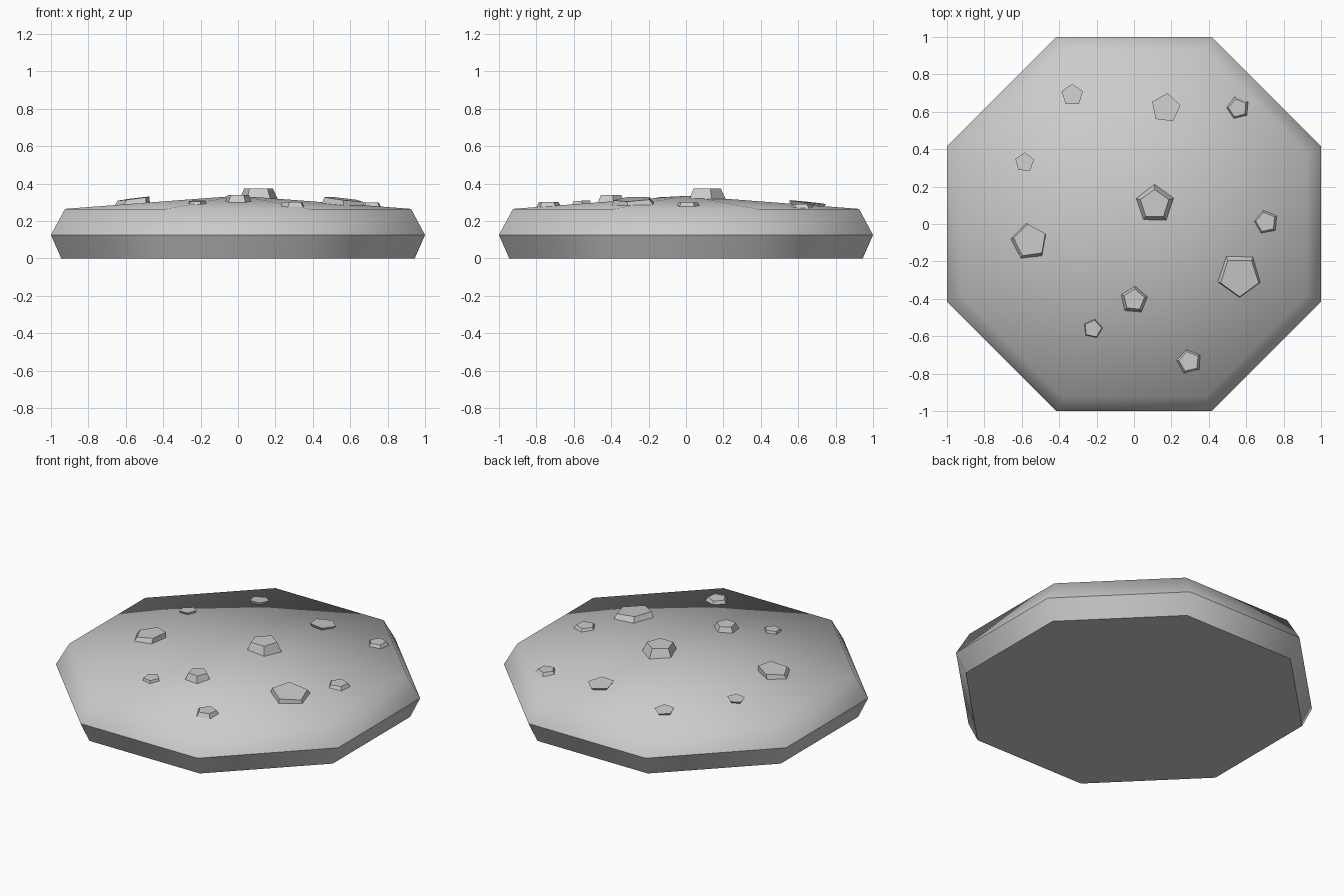
import bpy, bmesh
from math import cos, sin, pi, radians, hypot

old = bpy.data.objects.get("Cube")
if old:
    bpy.data.objects.remove(old, do_unlink=True)

grey = bpy.data.materials.new("plain grey")
grey.use_nodes = True
grey.diffuse_color = (0.6, 0.6, 0.6, 1)
grey.node_tree.nodes["Principled BSDF"].inputs["Base Color"].default_value = (0.6, 0.6, 0.6, 1)

APEX, RIM_Z, RIM_A = 0.335, 0.265, 0.925


def finish(bm, name):
    bmesh.ops.recalc_face_normals(bm, faces=bm.faces[:])
    mesh = bpy.data.meshes.new(name)
    bm.to_mesh(mesh)
    bm.free()
    mesh.materials.append(grey)
    obj = bpy.data.objects.new(name, mesh)
    bpy.context.collection.objects.link(obj)


def bridge(bm, low, high):
    n = len(low)
    for i in range(n):
        j = (i + 1) % n
        bm.faces.new((low[i], low[j], high[j], high[i]))


def dome_height(x, y):
    reach = max(abs(x), abs(y), (abs(x) + abs(y)) / 2 ** 0.5)
    return APEX - (APEX - RIM_Z) * reach / RIM_A


# Eight-sided body with a softly shaded low dome and crisp lower edges
bm = bmesh.new()
rings = []
for apothem, z in ((0.945, 0), (1, 0.125), (RIM_A, RIM_Z)):
    r = apothem / cos(pi / 8)
    rings.append([bm.verts.new((r * cos(pi / 8 + k * pi / 4), r * sin(pi / 8 + k * pi / 4), z))
                  for k in range(8)])
bm.faces.new(rings[0])
bridge(bm, rings[0], rings[1])
bridge(bm, rings[1], rings[2])
apex = bm.verts.new((0, 0, APEX))
for k in range(8):
    bm.faces.new((rings[2][k], rings[2][(k + 1) % 8], apex))
for f in bm.faces:
    f.smooth = True
for ring in rings[:2]:
    for k in range(8):
        bm.edges.get((ring[k], ring[(k + 1) % 8])).smooth = False
finish(bm, "domed_body")


# Five-sided seeds: tops may lean outward with the dome
def seed(name, x, y, base_r, top_r, turn, top_z, lean=0.0, shift=(0, 0)):
    bm = bmesh.new()
    d = hypot(x, y)
    loops = []
    for r, z, ox, oy in ((base_r, dome_height(x, y) - 0.012, 0, 0), (top_r, top_z, *shift)):
        loop = []
        for k in range(5):
            a = radians(turn + 72 * k)
            dx, dy = r * cos(a), r * sin(a)
            drop = lean * (dx * x + dy * y) / d
            loop.append(bm.verts.new((x + ox + dx, y + oy + dy, z - drop)))
        loops.append(loop)
    bm.faces.new(loops[0])
    bm.faces.new(loops[1])
    bridge(bm, *loops)
    finish(bm, name)


seed("centre_seed", 0.11, 0.105, 0.11, 0.08, 90, 0.375)
seed("right_seed", -0.565, -0.1, 0.105, 0.09, 98, 0.32, 0.13, (0.01, 0.01))
seed("large_left_seed", 0.565, -0.27, 0.125, 0.107, -90, 0.317, 0.13, (0, -0.012))
seed("front_centre_seed", 0, -0.405, 0.08, 0.058, 85, 0.34)
seed("front_small_seed", -0.22, -0.56, 0.056, 0.047, 78, 0.307, 0.07)
seed("front_left_seed", 0.295, -0.735, 0.075, 0.055, 103, 0.301)
seed("left_seed", 0.705, 0.01, 0.072, 0.054, 103, 0.3)
seed("back_left_seed", 0.555, 0.62, 0.07, 0.05, 105, 0.291)

# Rear seeds overhang their narrower bases
seed("back_seed", 0.17, 0.615, 0.055, 0.08, 83, 0.304, 0.1, (0, 0.005))
seed("back_right_seed", -0.33, 0.685, 0.042, 0.06, 90, 0.296, 0.1, (0, 0.005))
seed("right_small_seed", -0.585, 0.33, 0.036, 0.053, 88, 0.299, 0.1)
